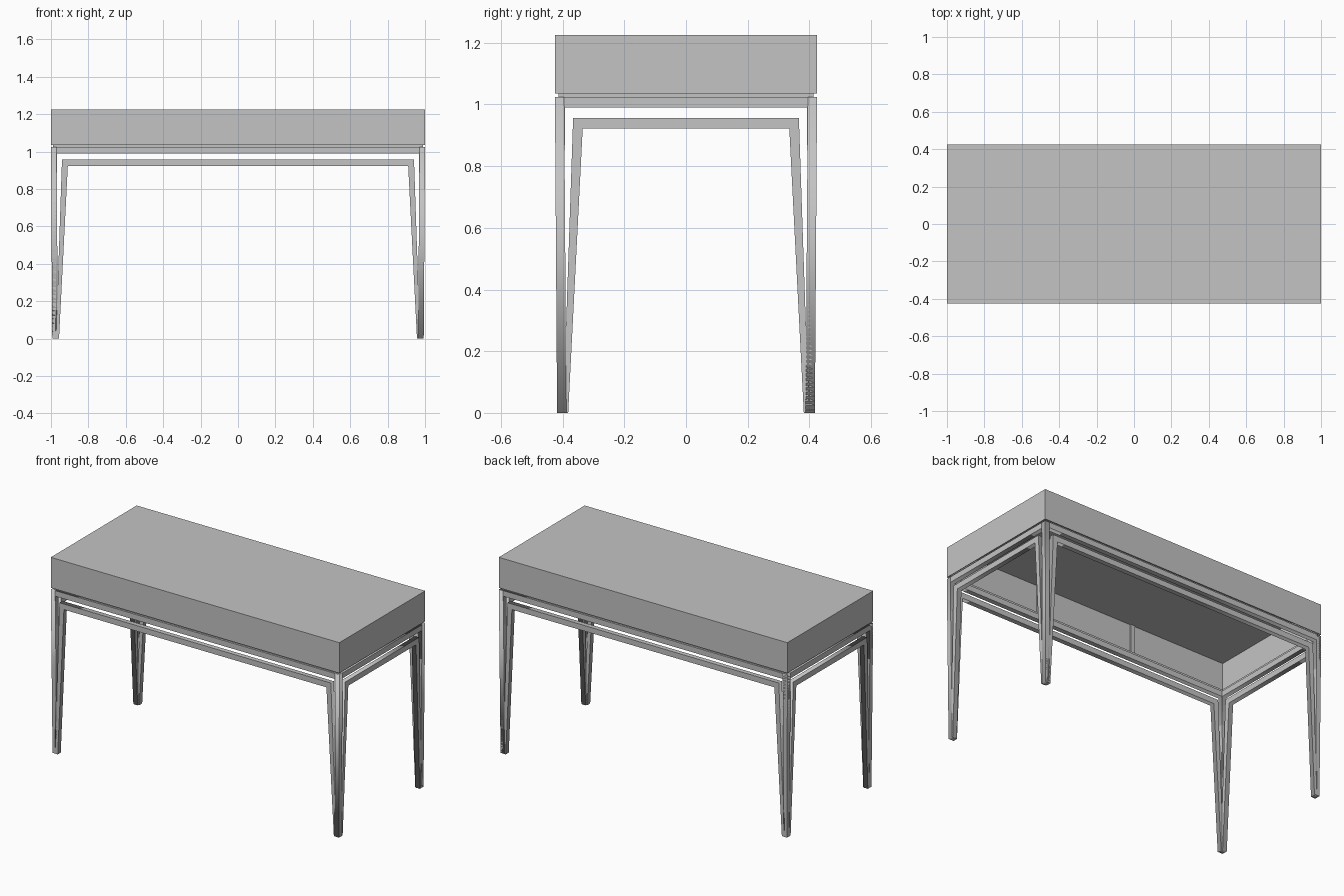
import bpy, bmesh
from math import pi
from mathutils import Matrix, Vector

cube = bpy.data.objects.get("Cube")
if cube:
    bpy.data.objects.remove(cube, do_unlink=True)

HX, HY = 1.0, 0.425          # half sizes of the table
FRAME_TOP, BOX_BASE, BOX_TOP = 1.025, 1.035, 1.226
THICK = 0.03                 # board thickness of the frames
LEAN = 0.007                 # how far the feet lean inwards

grey = bpy.data.materials.new("plain_grey")
grey.use_nodes = True
colour = (0.55, 0.55, 0.55, 1)
grey.diffuse_color = colour
grey.node_tree.nodes["Principled BSDF"].inputs["Base Color"].default_value = colour


def add_object(name, bm):
    bmesh.ops.recalc_face_normals(bm, faces=bm.faces)
    mesh = bpy.data.meshes.new(name)
    bm.to_mesh(mesh)
    bm.free()
    mesh.materials.append(grey)
    obj = bpy.data.objects.new(name, mesh)
    bpy.context.collection.objects.link(obj)
    return obj


def block(name, x, y, z0, z1, sx, sy):
    bm = bmesh.new()
    bmesh.ops.create_cube(bm, size=1)
    bmesh.ops.scale(bm, vec=(sx, sy, z1 - z0), verts=bm.verts)
    bmesh.ops.translate(bm, vec=(x, y, (z0 + z1) / 2), verts=bm.verts)
    return add_object(name, bm)


def shell(name, hx, hy, z0, z1, wall, lid):
    """Rectangular tube open below, closed by a lid if asked."""
    bm = bmesh.new()
    bmesh.ops.create_cube(bm, size=2)
    bmesh.ops.scale(bm, vec=(hx, hy, (z1 - z0) / 2), verts=bm.verts)
    bmesh.ops.translate(bm, vec=(0, 0, (z0 + z1) / 2), verts=bm.verts)
    bm.normal_update()
    gone = [f for f in bm.faces if f.normal.z < -0.5 or (not lid and f.normal.z > 0.5)]
    bmesh.ops.delete(bm, geom=gone, context='FACES')
    obj = add_object(name, bm)
    mod = obj.modifiers.new("wall", 'SOLIDIFY')
    mod.thickness = wall
    mod.offset = -1
    mod.use_even_offset = True
    return obj


def mirrored(half):
    """Close a half outline, given from left to centre, across the middle."""
    return half + [(-u, z) for u, z in reversed(half)]


def frame(name, half, depth, angle):
    """Arched frame with a slim arched slot, leaning in towards the feet."""
    outline = mirrored([(-half + LEAN + 0.036, 0), (-half + LEAN, 0), (-half, FRAME_TOP)])
    # inner arch closes the outline
    outline += [(half - LEAN - 0.036, 0), (half - 0.09, 0.922), (-half + 0.09, 0.922)]
    outline = [p for i, p in enumerate(outline) if p not in outline[:i]]
    slot = mirrored([(-half + 0.059, 0.957), (-half + 0.028, 0.04),
                     (-half + 0.025, 0.04), (-half + 0.033, 0.99)])
    curve = bpy.data.curves.new(name, 'CURVE')
    curve.dimensions = '2D'
    curve.fill_mode = 'BOTH'
    curve.extrude = THICK / 2
    for points in (outline, slot):
        spline = curve.splines.new('POLY')
        spline.points.add(len(points) - 1)
        for point, (u, z) in zip(spline.points, points):
            point.co = (u, z, 0, 1)
        spline.use_cyclic_u = True
    helper = bpy.data.objects.new(name + "_profile", curve)
    bpy.context.collection.objects.link(helper)
    mesh = helper.evaluated_get(bpy.context.evaluated_depsgraph_get()).to_mesh()
    bm = bmesh.new()
    bm.from_mesh(mesh)
    bpy.data.objects.remove(helper, do_unlink=True)
    bmesh.ops.remove_doubles(bm, verts=bm.verts, dist=0.0001)
    # stand the profile up, push it to the edge and lean it
    bm.transform(Matrix.Rotation(pi / 2, 4, 'X'))
    for v in bm.verts:
        v.co.y += -depth + THICK / 2 + LEAN * (1 - v.co.z / FRAME_TOP)
    bm.transform(Matrix.Rotation(angle, 4, 'Z'))
    add_object(name, bm)


# Hollow top box and the recessed band under it
shell("top_box", HX, HY, BOX_BASE, BOX_TOP, 0.004, True)
shell("recessed_band", HX - 0.012, HY - 0.012, FRAME_TOP - 0.005, BOX_BASE + 0.004, 0.012, False)

# Slim ribs inside the front wall
for side, x in (("left", 0.34), ("right", -0.34)):
    block(side + "_inner_rib", x, -HY + 0.007, BOX_BASE, BOX_TOP - 0.004, 0.03, 0.008)

# Four arched leg frames
frame("front_frame", HX, HY, 0)
frame("back_frame", HX, HY, pi)
frame("left_frame", HY, HX, pi / 2)
frame("right_frame", HY, HX, -pi / 2)
